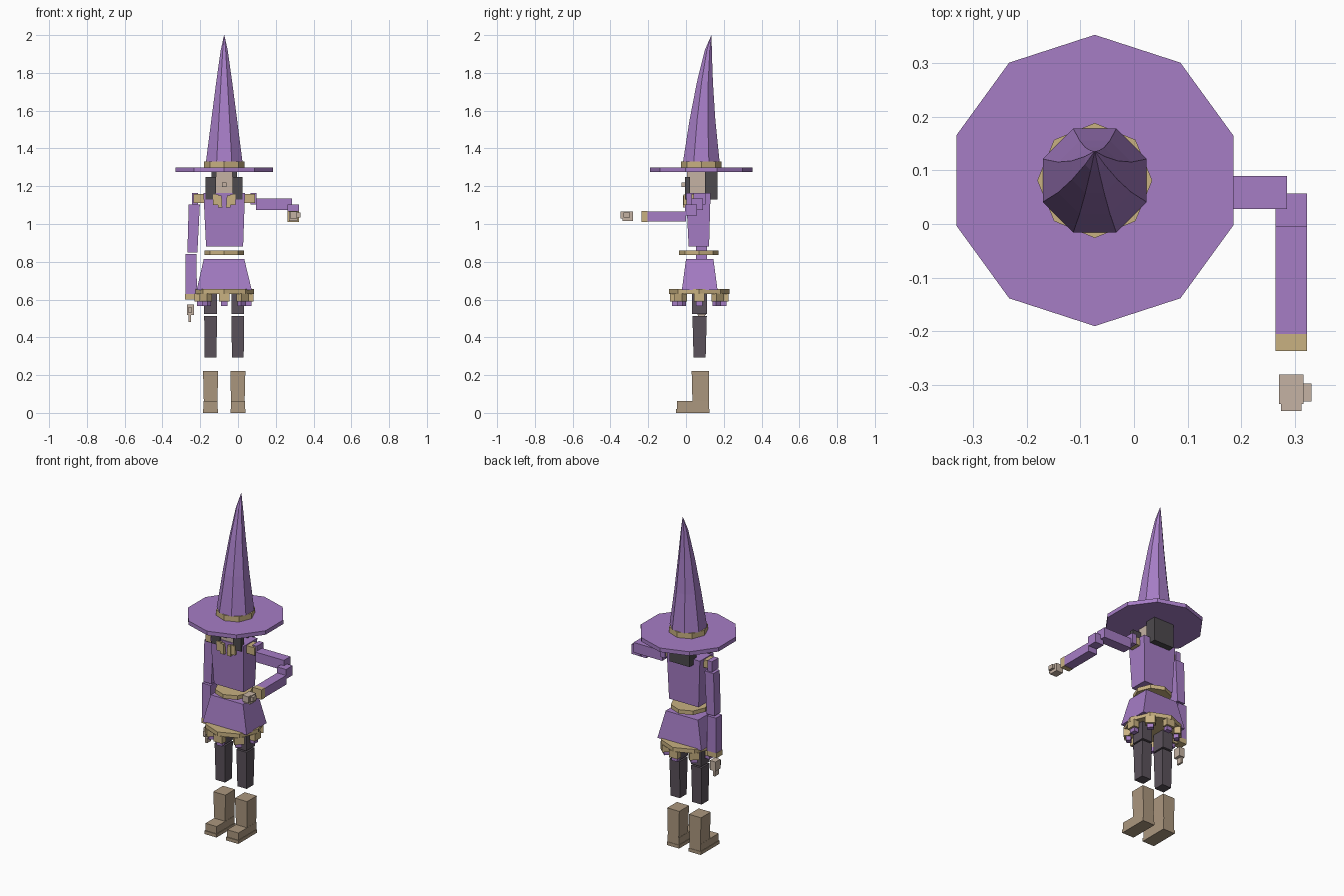
import bpy, bmesh, math
from mathutils import Vector

cube = bpy.data.objects.get("Cube")
if cube:
    bpy.data.objects.remove(cube, do_unlink=True)


def material(name, rgb):
    m = bpy.data.materials.new(name)
    m.use_nodes = True
    m.diffuse_color = (*rgb, 1)
    m.node_tree.nodes["Principled BSDF"].inputs["Base Color"].default_value = (*rgb, 1)
    return m


PURPLE = material("purple cloth", (0.38, 0.205, 0.56))
GOLD = material("gold trim", (0.58, 0.44, 0.22))
DARK = material("dark stocking", (0.105, 0.085, 0.105))
HAIR = material("dark hair", (0.075, 0.068, 0.075))
BOOT = material("tan leather", (0.41, 0.31, 0.21))
SKIN = material("pale skin", (0.56, 0.45, 0.37))

CX = -0.073   # body centre line
CY = 0.07     # body depth centre


def loft(name, rings, mat):
    """Skin a list of equal-length point rings and cap both ends."""
    bm = bmesh.new()
    rows = [[bm.verts.new(p) for p in ring] for ring in rings]
    n = len(rows[0])
    for a, b in zip(rows, rows[1:]):
        for i in range(n):
            j = (i + 1) % n
            bm.faces.new((a[i], a[j], b[j], b[i]))
    bm.faces.new(rows[0][::-1])
    bm.faces.new(rows[-1])
    bmesh.ops.recalc_face_normals(bm, faces=bm.faces)
    mesh = bpy.data.meshes.new(name)
    bm.to_mesh(mesh)
    bm.free()
    mesh.materials.append(mat)
    ob = bpy.data.objects.new(name, mesh)
    bpy.context.collection.objects.link(ob)
    return ob


def rect(x, y, z):
    return [(x[0], y[0], z), (x[1], y[0], z), (x[1], y[1], z), (x[0], y[1], z)]


def box(name, x, y, z, mat, top_x=None, top_y=None):
    """Box from ranges, optionally with a different top rectangle."""
    return loft(name, [rect(x, y, z[0]), rect(top_x or x, top_y or y, z[1])], mat)


def ngon(r, n, z, cy, turn=0.0):
    step = 2 * math.pi / n
    return [(CX + r * math.sin((i + turn) * step), cy + r * math.cos((i + turn) * step), z)
            for i in range(n)]


def disc(name, r, n, z, cy, mat):
    return loft(name, [ngon(r, n, z[0], cy), ngon(r, n, z[1], cy)], mat)


def mid(a, b):
    """Range measured from the body centre line."""
    return (CX + a, CX + b)


def pair(name, a, b, y, z, mat, top=None, top_y=None):
    """Two mirrored boxes about the centre line."""
    for side, s in (("left", 1), ("right", -1)):
        x = sorted((CX + s * a, CX + s * b))
        tx = sorted((CX + s * top[0], CX + s * top[1])) if top else None
        box(f"{side}_{name}", x, y, z, mat, tx, top_y)


# Hat: wide brim, band and backward-bent cone
HY = 0.081
disc("hat_brim", 0.271, 10, (1.274, 1.298), HY, PURPLE)
disc("hat_band", 0.107, 8, (1.298, 1.33), HY, GOLD)
cone = [(0.1046, 1.33, HY), (0.074, 1.55, 0.087), (0.046, 1.75, 0.1),
        (0.02, 1.92, 0.118), (0.001, 2.0, 0.135)]
loft("hat_cone", [ngon(r, 8, z, cy, 0.5) for r, z, cy in cone], PURPLE)

# Head and hair
box("head", mid(-0.043, 0.043), (0.005, 0.11), (1.15, 1.276), SKIN)
box("nose", mid(-0.013, 0.013), (-0.024, 0.006), (1.195, 1.22), SKIN)
box("back_hair", mid(-0.067, 0.067), (0.1, 0.166), (1.13, 1.276), HAIR)
pair("hair_lock", 0.043, 0.098, (-0.006, 0.022), (1.13, 1.248), HAIR)

# Collar points
pair("collar_outer", 0.03, 0.06, (-0.012, 0.03), (1.1, 1.155), GOLD)
pair("collar_inner", 0.01, 0.034, (-0.016, 0.02), (1.088, 1.15), GOLD, (0.014, 0.034))

# Torso, belt and skirt
box("torso", mid(-0.096, 0.1), (0.014, 0.122), (0.88, 1.163), PURPLE,
    mid(-0.11, 0.11), (0.0, 0.13))
disc("belt", 0.105, 8, (0.836, 0.86), 0.068, GOLD)
box("skirt", mid(-0.146, 0.146), (-0.022, 0.167), (0.65, 0.815), PURPLE,
    mid(-0.108, 0.106), (0.0, 0.145))

# Hem ring with hanging tabs
disc("skirt_hem", 0.159, 8, (0.63, 0.655), CY, GOLD)
for i in range(8):
    a = i * math.pi / 4
    for name, r, w, d, z, mat in (("gold_tab", 0.138, 0.028, 0.018, (0.59, 0.632), GOLD),
                                  ("purple_tab", 0.13, 0.018, 0.014, (0.567, 0.592), PURPLE)):
        tab = box(f"{name}_{i + 1}", (-w, w), (-d, d), z, mat)
        tab.location = (CX + r * math.sin(a), CY + r * math.cos(a), 0)
        tab.rotation_euler.z = -a

# Legs and boots
pair("thigh", 0.038, 0.106, (0.032, 0.112), (0.523, 0.64), DARK)
pair("shin", 0.041, 0.103, (0.04, 0.104), (0.292, 0.514), DARK, (0.038, 0.106), (0.034, 0.11))
pair("boot_shaft", 0.036, 0.108, (0.034, 0.122), (0.06, 0.222), BOOT, (0.032, 0.112), (0.03, 0.122))
pair("boot_foot", 0.035, 0.109, (-0.048, 0.122), (0.02, 0.063), BOOT)
pair("boot_sole", 0.032, 0.112, (-0.053, 0.124), (0.0, 0.02), BOOT)

# Shoulders
pair("shoulder_pad", 0.108, 0.162, (0.028, 0.092), (1.112, 1.158), GOLD)
pair("shoulder_cap", 0.14, 0.17, (0.04, 0.102), (1.103, 1.165), PURPLE)

# Right arm hanging down
AY = (0.054, 0.112)
box("right_upper_arm", (-0.268, -0.215), AY, (0.85, 1.103), PURPLE, (-0.261, -0.202))
box("right_forearm", (-0.278, -0.218), AY, (0.63, 0.84), PURPLE, (-0.277, -0.219))
box("right_cuff", (-0.28, -0.217), AY, (0.6, 0.63), GOLD)
box("right_palm", (-0.27, -0.233), (0.06, 0.106), (0.517, 0.573), SKIN)
box("right_fingers", (-0.262, -0.25), (0.064, 0.1), (0.482, 0.517), SKIN)
box("right_thumb", (-0.262, -0.245), (0.044, 0.06), (0.53, 0.56), SKIN)

# Left arm out to the side, forearm pointing forward
box("left_upper_arm", (0.095, 0.285), (0.028, 0.089), (1.075, 1.135), PURPLE)
FX = (0.263, 0.322)
box("left_elbow", FX, (-0.005, 0.057), (1.045, 1.103), PURPLE)
box("left_forearm", FX, (-0.205, 0.0), (1.012, 1.067), PURPLE)
box("left_cuff", FX, (-0.236, -0.205), (1.01, 1.069), GOLD)
box("left_palm", (0.27, 0.315), (-0.335, -0.28), (1.017, 1.065), SKIN)
box("left_fingers", (0.274, 0.312), (-0.348, -0.326), (1.03, 1.067), SKIN)
box("left_thumb", (0.315, 0.33), (-0.33, -0.297), (1.035, 1.06), SKIN)
